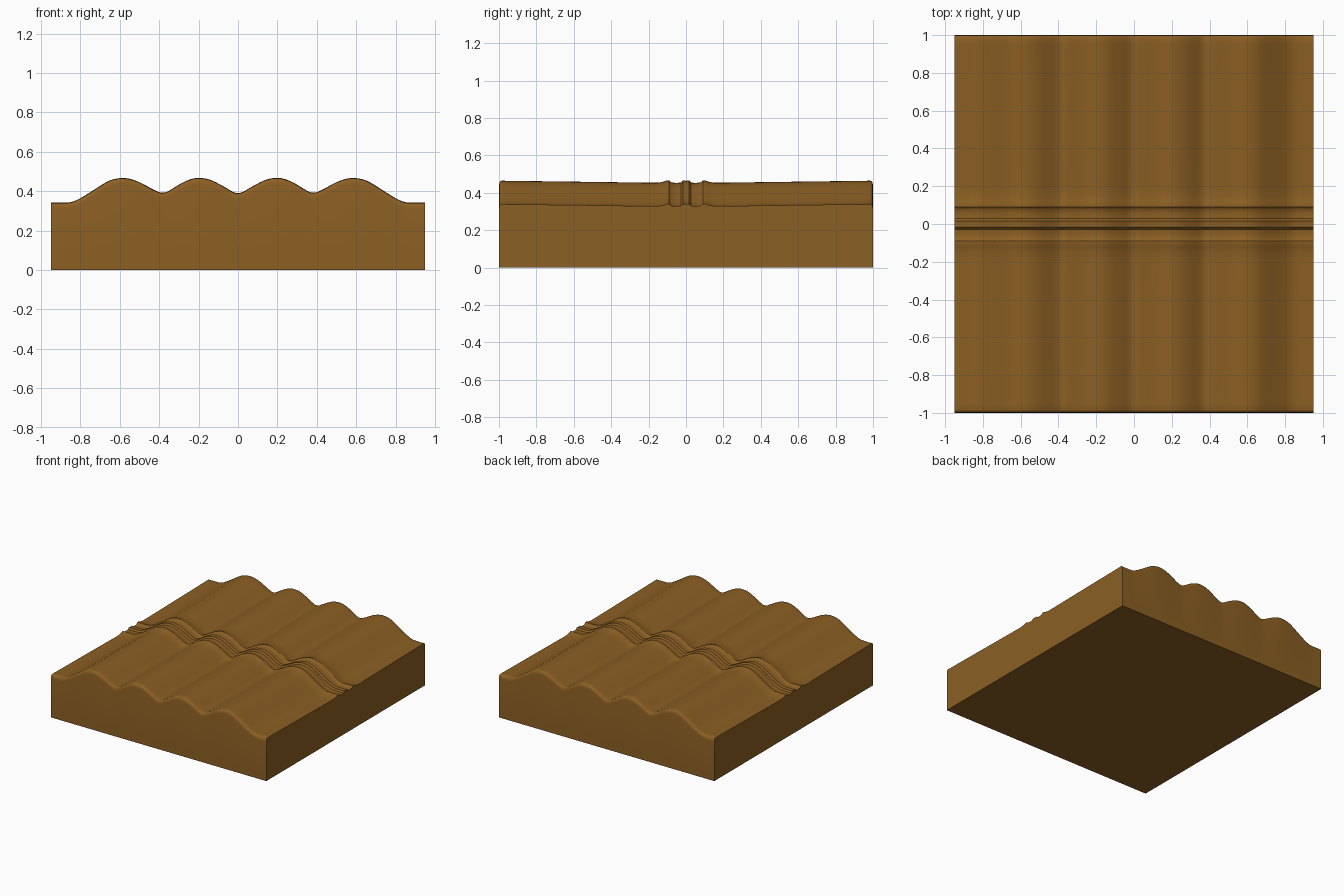
import bpy, bmesh, math

if "Cube" in bpy.data.objects:
    bpy.data.objects.remove(bpy.data.objects["Cube"])

# one wood-brown colour
brown = bpy.data.materials.new("wood brown")
brown.diffuse_color = (0.26, 0.115, 0.017, 1)
brown.use_nodes = True
brown.node_tree.nodes["Principled BSDF"].inputs["Base Color"].default_value = brown.diffuse_color

# half of the wavy front profile (x, z), mirrored about x = 0
HALF = [(0, .388), (.025, .394), (.06, .415), (.11, .442), (.15, .459), (.19, .465), (.225, .463),
        (.27, .447), (.31, .425), (.345, .403), (.372, .391), (.4, .393), (.44, .412),
        (.5, .444), (.55, .461), (.59, .465), (.63, .459), (.665, .446), (.72, .412),
        (.78, .374), (.82, .352), (.85, .342), (.88, .340), (.95, .340)]

# height offset along half the length (y, dz): centre band, shallow sag, rounded end
BAND = [(0, -.001), (.008, .001), (.017, .002), (.021, -.003), (.028, -.010), (.05, -.012), (.075, -.010),
        (.085, -.004), (.09, .001), (.1, .002), (.12, -.005), (.15, -.011), (.2, -.011),
        (.4, -.008), (.7, -.004), (.95, -.001), (.985, 0), (.992, -.003),
        (.997, -.010), (1, -.028)]


def mirrored(half):
    return [(-a, b) for a, b in reversed(half[1:])] + half


def smooth(points, steps):
    """Catmull-Rom subdivision of a profile by its first coordinate."""
    out = []
    for i in range(len(points) - 1):
        p0, p1 = points[max(i - 1, 0)], points[i]
        p2, p3 = points[i + 1], points[min(i + 2, len(points) - 1)]
        m1 = (p2[1] - p0[1]) / (p2[0] - p0[0])
        m2 = (p3[1] - p1[1]) / (p3[0] - p1[0])
        h = p2[0] - p1[0]
        for k in range(steps):
            t = k / steps
            z = ((2*t**3 - 3*t**2 + 1) * p1[1] + (t**3 - 2*t**2 + t) * h * m1
                 + (-2*t**3 + 3*t**2) * p2[1] + (t**3 - t**2) * h * m2)
            out.append((p1[0] + h * t, z))
    return out + [points[-1]]


xs = smooth(mirrored(HALF), 2)
ys = mirrored(BAND)
bm = bmesh.new()

# wavy top surface
grid = [[bm.verts.new((x, y, z + dz)) for x, z in xs] for y, dz in ys]
for j in range(len(ys) - 1):
    for i in range(len(xs) - 1):
        bm.faces.new((grid[j][i], grid[j][i+1], grid[j+1][i+1], grid[j+1][i]))

# straight walls dropped from the rim, with a flat base
rim = (grid[0][:-1] + [row[-1] for row in grid[:-1]]
       + grid[-1][:0:-1] + [row[0] for row in grid[:0:-1]])
foot = [bm.verts.new((v.co.x, v.co.y, 0)) for v in rim]
n = len(rim)
for i in range(n):
    k = (i + 1) % n
    bm.faces.new((rim[k], rim[i], foot[i], foot[k]))
bm.faces.new(foot[::-1])
bmesh.ops.recalc_face_normals(bm, faces=bm.faces)

mesh = bpy.data.meshes.new("wavy_block")
bm.to_mesh(mesh)
bm.free()
mesh.materials.append(brown)
block = bpy.data.objects.new("wavy_block", mesh)
bpy.context.collection.objects.link(block)
bpy.context.view_layer.objects.active = block
block.select_set(True)
bpy.ops.object.shade_smooth_by_angle(angle=math.radians(35))
